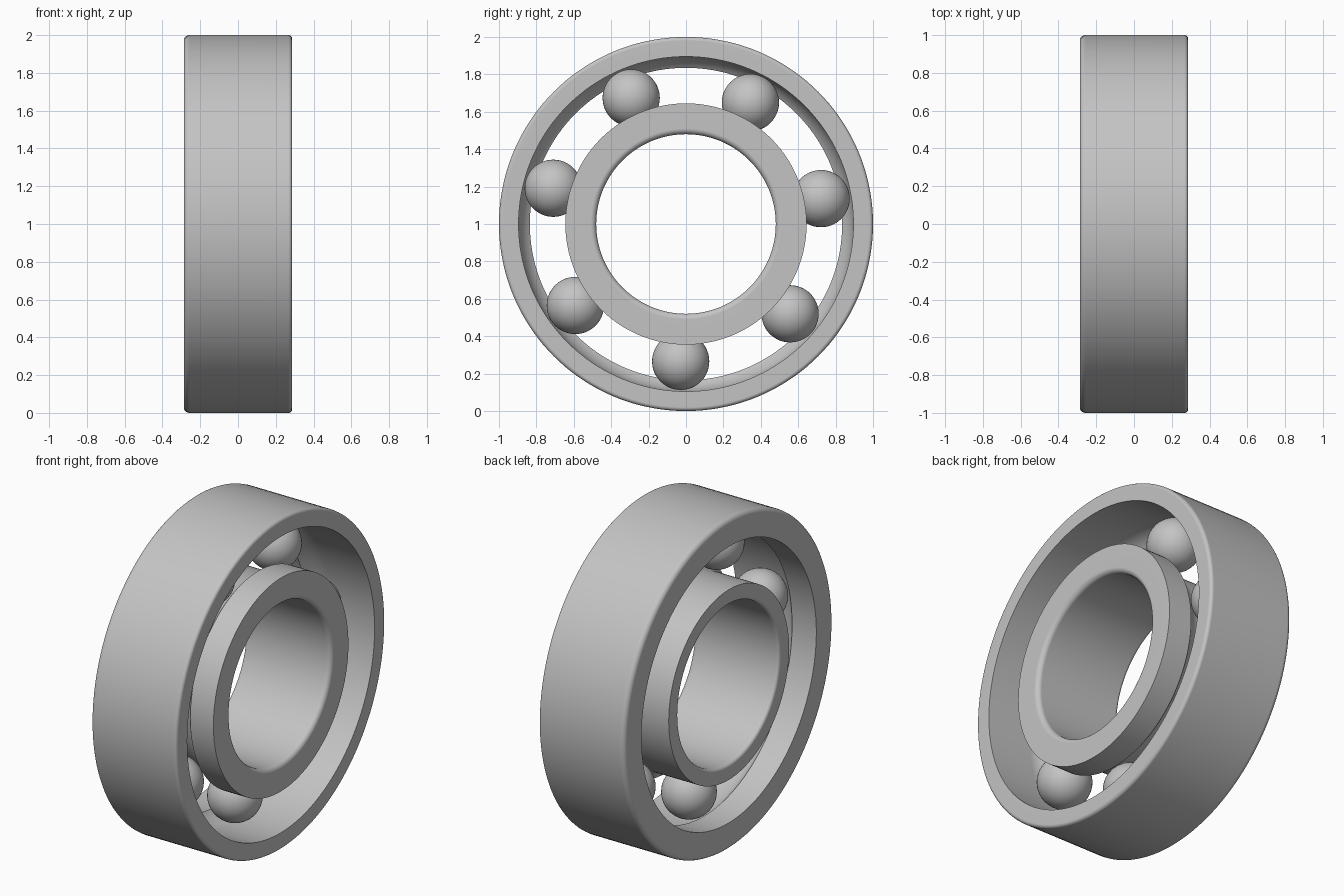
import bpy, bmesh
from math import sin, cos, asin, pi, radians
from mathutils import Vector

cube = bpy.data.objects.get("Cube")
if cube:
    bpy.data.objects.remove(cube, do_unlink=True)

steel = bpy.data.materials.new("brushed steel grey")
steel.use_nodes = True
GREY = (0.55, 0.55, 0.55, 1)
steel.diffuse_color = GREY
steel.node_tree.nodes["Principled BSDF"].inputs["Base Color"].default_value = GREY

HALF = 0.287          # half the bearing width
PITCH = 0.735         # radius of the ball circle
BALL = 0.153
GROOVE = 0.16         # raceway arc radius
CENTRE_Z = 1.0
BALLS = 7


def arc(cx, cr, rad, start, end, steps):
    """Points (x, radius) along a circular arc, angles in radians."""
    return [(cx + rad * cos(start + (end - start) * i / steps),
             cr + rad * sin(start + (end - start) * i / steps))
            for i in range(steps + 1)]


def finish(bm, name, angle=30):
    mesh = bpy.data.meshes.new(name)
    bm.to_mesh(mesh)
    bm.free()
    mesh.materials.append(steel)
    ob = bpy.data.objects.new(name, mesh)
    bpy.context.collection.objects.link(ob)
    bpy.ops.object.select_all(action='DESELECT')
    ob.select_set(True)
    bpy.context.view_layer.objects.active = ob
    bpy.ops.object.shade_smooth_by_angle(angle=radians(angle))
    return ob


def lathe(name, profile, steps=144):
    """Turn a closed (x, radius) profile around the x axis."""
    bm = bmesh.new()
    verts = [bm.verts.new((x, 0, r)) for x, r in profile]
    edges = [bm.edges.new((v, verts[i - 1])) for i, v in enumerate(verts)]
    bmesh.ops.spin(bm, geom=verts + edges, cent=(0, 0, 0), axis=(1, 0, 0),
                   angle=2 * pi, steps=steps, use_merge=True)
    bmesh.ops.remove_doubles(bm, verts=bm.verts, dist=1e-5)
    bmesh.ops.recalc_face_normals(bm, faces=bm.faces)
    ob = finish(bm, name)
    ob.location.z = CENTRE_Z
    weighted = ob.modifiers.new("flat faces", 'WEIGHTED_NORMAL')
    weighted.keep_sharp = True
    return ob


# Outer ring: rounded rim, open bore on +x, raceway shoulder on -x
small, big = 0.02, 0.03
shoulder = 0.835
stop = pi - asin((shoulder - PITCH) / GROOVE)
outer = arc(-HALF + big, 1 - big, big, pi, pi / 2, 5)
outer += arc(HALF - small, 1 - small, small, pi / 2, 0, 5)
outer += [(HALF, PITCH + GROOVE)]
outer += arc(0, PITCH, GROOVE, pi / 2, stop, 12)
outer += [(-HALF, shoulder)]
lathe("outer_ring", outer)

# Inner ring: rounded bore, raceway shoulder on +x
bore, shoulder = 0.48, 0.645
stop = asin((shoulder - PITCH) / GROOVE)
inner = arc(-HALF + small, bore + small, small, pi, 1.5 * pi, 5)
inner += arc(HALF - big, bore + big, big, -pi / 2, 0, 5)
inner += [(HALF, shoulder)]
inner += arc(0, PITCH, GROOVE, stop, -pi / 2, 12)
inner += [(-HALF, PITCH - GROOVE)]
lathe("inner_ring", inner)

# Balls spaced evenly around the raceway
for i in range(BALLS):
    a = radians(113.5) + 2 * pi * i / BALLS
    bm = bmesh.new()
    bmesh.ops.create_uvsphere(bm, u_segments=48, v_segments=24, radius=BALL)
    ball = finish(bm, f"ball_{i + 1}", 60)
    ball.location = Vector((0, PITCH * cos(a), CENTRE_Z + PITCH * sin(a)))
